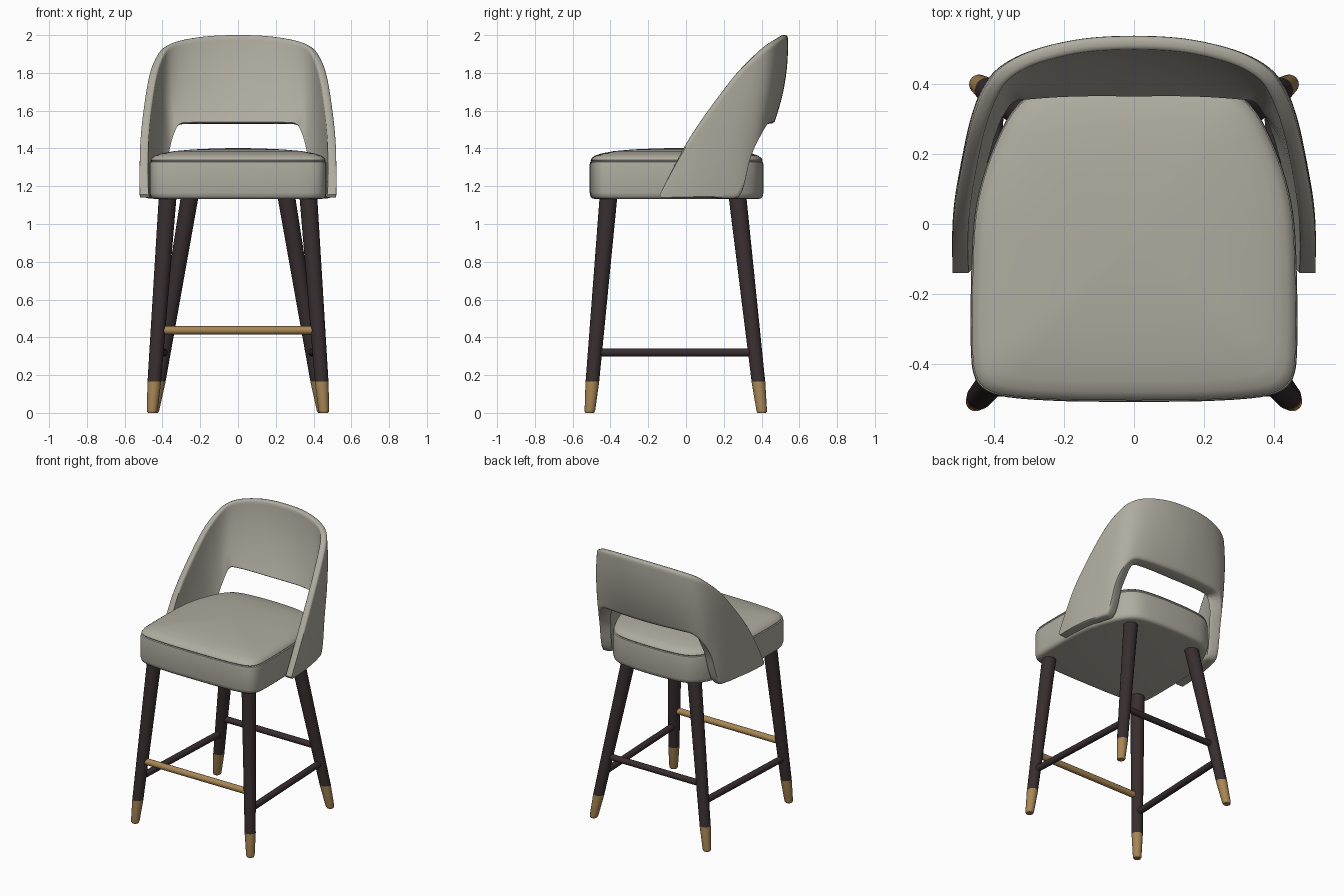
import bpy, bmesh, math
from mathutils import Vector

cube = bpy.data.objects.get("Cube")
if cube:
    bpy.data.objects.remove(cube)


def material(name, rgb):
    m = bpy.data.materials.new(name)
    m.use_nodes = True
    m.diffuse_color = (*rgb, 1)
    m.node_tree.nodes["Principled BSDF"].inputs["Base Color"].default_value = (*rgb, 1)
    return m


UPHOLSTERY = material("warm grey upholstery", (0.43, 0.41, 0.35))
WOOD = material("dark brown wood", (0.040, 0.027, 0.029))
BRASS = material("brass", (0.39, 0.24, 0.09))


def loft(name, rings, mat, angle=40):
    """Skin a list of closed rings, cap both ends and shade smooth."""
    bm = bmesh.new()
    loops = [[bm.verts.new(p) for p in ring] for ring in rings]
    n = len(loops[0])
    for a, b in zip(loops, loops[1:]):
        for i in range(n):
            j = (i + 1) % n
            bm.faces.new((a[i], a[j], b[j], b[i]))
    bm.faces.new(loops[0])
    bm.faces.new(loops[-1])
    bmesh.ops.recalc_face_normals(bm, faces=bm.faces)
    mesh = bpy.data.meshes.new(name)
    bm.to_mesh(mesh)
    bm.free()
    mesh.materials.append(mat)
    obj = bpy.data.objects.new(name, mesh)
    bpy.context.collection.objects.link(obj)
    bpy.ops.object.select_all(action='DESELECT')
    obj.select_set(True)
    bpy.context.view_layer.objects.active = obj
    bpy.ops.object.shade_smooth_by_angle(angle=math.radians(angle))
    return obj


def spline(pts, steps):
    """Catmull-Rom curve through the points."""
    p = [Vector(q) for q in pts]
    p = [2 * p[0] - p[1]] + p + [2 * p[-1] - p[-2]]
    out = []
    for a, b, c, d in zip(p, p[1:], p[2:], p[3:]):
        for s in range(steps):
            t = s / steps
            out.append(0.5 * (2 * b + (c - a) * t + (2 * a - 5 * b + 4 * c - d) * t * t
                              + (3 * b - a - 3 * c + d) * t ** 3))
    return out + [p[-2]]


def mirrored(half):
    """Continue a path that ends on x = 0 with its mirror image."""
    return half + [(-x, *rest) for x, *rest in reversed(half[:-1])]


def circle(centre, r, u, v, n=24):
    return [Vector(centre) + r * (math.cos(a) * u + math.sin(a) * v)
            for a in (2 * math.pi * i / n for i in range(n))]


X, Y, Z = Vector((1, 0, 0)), Vector((0, 1, 0)), Vector((0, 0, 1))

# Seat cushion: rounded outline, stacked with a seam and a crowned top
half_outline = [(0, -0.51), (0.2, -0.508), (0.36, -0.497), (0.43, -0.475), (0.46, -0.43),
                (0.468, -0.35), (0.468, -0.2), (0.46, 0), (0.435, 0.13), (0.39, 0.25),
                (0.34, 0.335), (0.27, 0.385), (0.15, 0.405), (0, 0.41)]
outline = spline(mirrored(half_outline), 4)[:-1]
layers = [(0.93, 1.132), (0.97, 1.135), (0.99, 1.145), (1, 1.165), (1, 1.25), (1, 1.315),
          (0.995, 1.328), (0.982, 1.332), (0.99, 1.338), (0.975, 1.35), (0.94, 1.362),
          (0.87, 1.373), (0.72, 1.386), (0.5, 1.395), (0.25, 1.4), (0.05, 1.402)]
loft("seat_cushion", [[(p.x * s, (p.y + 0.05) * s - 0.05, z) for p in outline]
                      for s, z in layers], UPHOLSTERY)

# Wraparound backrest: upper and lower outer edges, from left arm tip to centre
upper_half = [(0.52, -0.14, 1.155), (0.52, -0.06, 1.31), (0.516, 0.02, 1.45),
              (0.5, 0.13, 1.61), (0.47, 0.27, 1.79), (0.43, 0.38, 1.895),
              (0.38, 0.448, 1.945), (0.29, 0.497, 1.975), (0.15, 0.53, 1.995), (0, 0.538, 2)]
lower_half = [(0.52, -0.13, 1.14), (0.517, 0, 1.14), (0.5, 0.13, 1.14),
              (0.463, 0.28, 1.14), (0.44, 0.345, 1.35), (0.41, 0.395, 1.46),
              (0.355, 0.43, 1.52), (0.26, 0.45, 1.53), (0.13, 0.461, 1.53), (0, 0.465, 1.53)]
upper = spline(mirrored(upper_half), 6)
lower = spline(mirrored(lower_half), 6)

# Cross-section as (height fraction, depth fraction) with rounded rims
heights = [0.02, 0.06] + [0.1 + 0.08 * i for i in range(11)] + [0.94, 0.98]
section = [(0, 0.3), (0.006, 0.1)] + [(h, 0) for h in heights] + [(0.994, 0.1), (1, 0.35)]
section += [(v, 1 - w) for v, w in reversed(section)]

rings = []
last = len(upper) - 1
for i, (top, low) in enumerate(zip(upper, lower)):
    a, b = max(i - 1, 0), min(i + 1, last)
    tangent = upper[b] - upper[a] + lower[b] - lower[a]
    inward = Vector((-tangent.y, tangent.x, 0)).normalized()
    k = 1 - abs(2 * i / last - 1)          # 0 at the arm tips, 1 at the centre
    low.z = max(low.z, 1.135)
    ring = []
    for v, w in section:
        depth = (0.055 + 0.05 * k) * (1 - v) + (0.045 - 0.008 * k) * v
        bulge = 0.1 * k * v * (1 - v)
        ring.append(low.lerp(top, v) + inward * (w * depth - bulge))
    rings.append(ring)
loft("backrest", rings, UPHOLSTERY, 50)

# Splayed legs with brass tips
TIP, TOP = 0.167, 1.15
FRONT = (Vector((0.455, -0.51, 0)), Vector((0.372, -0.41, TOP)))
REAR = (Vector((0.447, 0.402, 0)), Vector((0.255, 0.272, TOP)))


def leg_point(leg, side, z):
    p = leg[0].lerp(leg[1], z / TOP)
    return Vector((p.x * side, p.y, z))


for side, side_name in ((1, "left"), (-1, "right")):
    for leg, end in ((FRONT, "front"), (REAR, "rear")):
        def ring_at(z, r):
            return circle(leg_point(leg, side, z), r, X, Y)
        loft(f"{end}_{side_name}_leg", [ring_at(TIP, 0.036), ring_at(TOP, 0.047)], WOOD)
        loft(f"{end}_{side_name}_leg_tip",
             [ring_at(0, 0.022), ring_at(0.005, 0.026), ring_at(0.014, 0.028),
              ring_at(TIP, 0.0365)], BRASS)
    # Side stretchers
    loft(f"{side_name}_stretcher",
         [circle(leg_point(leg, side, 0.32), 0.022, X, Z) for leg in (FRONT, REAR)], WOOD)

# Cross bars: brass footrest in front, wooden stretcher behind
for name, leg, r, mat in (("front_footrest", FRONT, 0.022, BRASS),
                          ("rear_stretcher", REAR, 0.021, WOOD)):
    loft(name, [circle(leg_point(leg, s, 0.437), r, Y, Z) for s in (1, -1)], mat)
